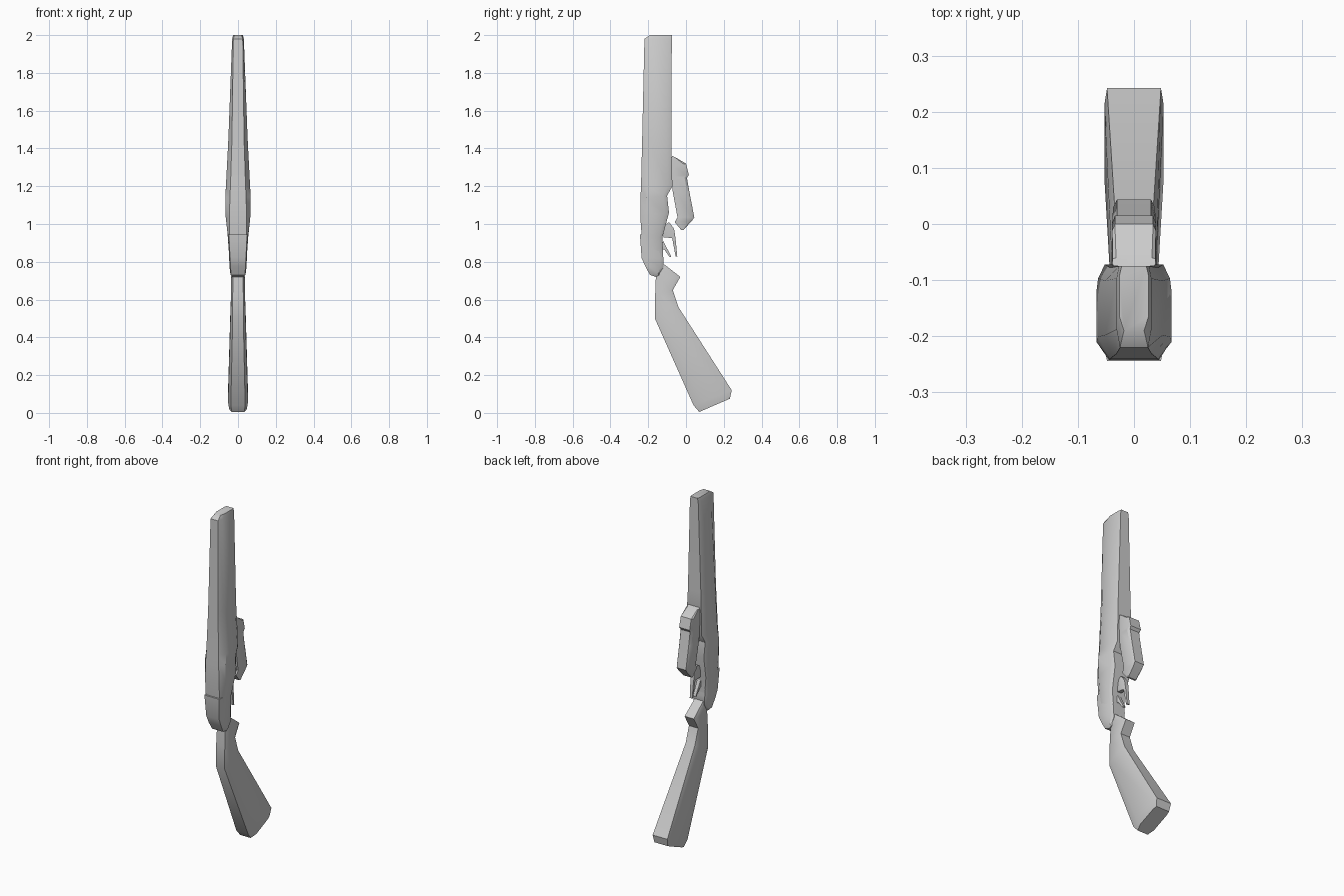
import bpy, bmesh, math


def loft(name, rings, smooth=35):
    """Skin 8-sided sections. Ring: front (y,z), back (y,z), half widths at front, middle, back."""
    bm = bmesh.new()
    loops = []
    for (fy, fz), (by, bz), wf, wm, wb in rings:
        half = [(0.0, wf), (0.22, wm * 0.6 + max(wf, wm) * 0.4), (0.85, wm), (1.0, wb)]
        pts = [(w, t) for t, w in half] + [(-w, t) for t, w in reversed(half)]
        loops.append([bm.verts.new((x, fy + (by - fy) * t, fz + (bz - fz) * t)) for x, t in pts])
    for a, b in zip(loops, loops[1:]):
        for i in range(8):
            j = (i + 1) % 8
            bm.faces.new((a[i], a[j], b[j], b[i]))
    bm.faces.new(loops[0])
    bm.faces.new(loops[-1][::-1])
    bmesh.ops.recalc_face_normals(bm, faces=bm.faces)
    me = bpy.data.meshes.new(name)
    bm.to_mesh(me)
    bm.free()
    ob = bpy.data.objects.new(name, me)
    bpy.context.collection.objects.link(ob)
    bpy.context.view_layer.objects.active = ob
    ob.select_set(True)
    bpy.ops.object.shade_smooth_by_angle(angle=math.radians(smooth))
    ob.select_set(False)
    return ob


# Barrels flowing into the receiver
loft("barrel_and_receiver", [
    ((-0.19, 2.0), (-0.075, 2.0), 0.018, 0.026, 0.022),
    ((-0.22, 1.98), (-0.075, 1.98), 0.025, 0.031, 0.027),
    ((-0.232, 1.45), (-0.078, 1.45), 0.032, 0.051, 0.042),
    ((-0.238, 1.2), (-0.072, 1.2), 0.040, 0.064, 0.052),
    ((-0.241, 1.14), (-0.10, 1.15), 0.043, 0.067, 0.055),
    ((-0.242, 1.04), (-0.09, 1.06), 0.045, 0.066, 0.053),
    ((-0.235, 0.94), (-0.125, 0.93), 0.045, 0.054, 0.042),
    ((-0.225, 0.82), (-0.12, 0.80), 0.035, 0.045, 0.035),
])

# Rounded breech at the rear of the receiver
loft("breech", [
    ((-0.244, 0.945), (-0.13, 0.95), 0.048, 0.053, 0.042),
    ((-0.235, 0.82), (-0.12, 0.82), 0.042, 0.047, 0.038),
    ((-0.215, 0.775), (-0.12, 0.77), 0.040, 0.045, 0.036),
    ((-0.19, 0.73), (-0.14, 0.74), 0.036, 0.040, 0.034),
    ((-0.16, 0.72), (-0.14, 0.73), 0.030, 0.033, 0.028),
])

# Stock with the wrist and flared grip
loft("stock", [
    ((-0.155, 0.76), (-0.12, 0.79), 0.025, 0.032, 0.028),
    ((-0.16, 0.71), (-0.03, 0.72), 0.026, 0.036, 0.030),
    ((-0.163, 0.63), (-0.07, 0.65), 0.028, 0.036, 0.030),
    ((-0.165, 0.50), (-0.04, 0.56), 0.028, 0.040, 0.030),
    ((0.04, 0.04), (0.242, 0.12), 0.038, 0.053, 0.048),
    ((0.07, 0.005), (0.232, 0.075), 0.034, 0.047, 0.043),
])

# Fore-end hanging behind the barrels
loft("fore_end", [
    ((-0.075, 1.36), (-0.06, 1.355), 0.036, 0.038, 0.032),
    ((-0.08, 1.30), (0.0, 1.32), 0.038, 0.039, 0.034),
    ((-0.077, 1.25), (0.015, 1.26), 0.038, 0.039, 0.034),
    ((-0.075, 1.24), (0.005, 1.245), 0.038, 0.039, 0.030),
    ((-0.07, 1.17), (0.018, 1.17), 0.036, 0.039, 0.030),
    ((-0.045, 1.035), (0.044, 1.035), 0.032, 0.037, 0.030),
    ((-0.06, 1.01), (0.03, 1.015), 0.030, 0.035, 0.028),
    ((-0.025, 0.968), (-0.015, 0.968), 0.026, 0.028, 0.025),
])

# Two triggers
loft("front_trigger", [
    ((-0.12, 0.99), (-0.09, 1.01), 0.012, 0.014, 0.012),
    ((-0.12, 0.93), (-0.063, 0.975), 0.012, 0.014, 0.012),
    ((-0.073, 0.925), (-0.055, 0.92), 0.010, 0.011, 0.010),
    ((-0.055, 0.828), (-0.046, 0.828), 0.008, 0.009, 0.008),
])
loft("rear_trigger", [
    ((-0.14, 0.87), (-0.12, 0.91), 0.011, 0.012, 0.011),
    ((-0.115, 0.865), (-0.105, 0.88), 0.010, 0.011, 0.010),
    ((-0.085, 0.823), (-0.078, 0.828), 0.008, 0.009, 0.008),
])
